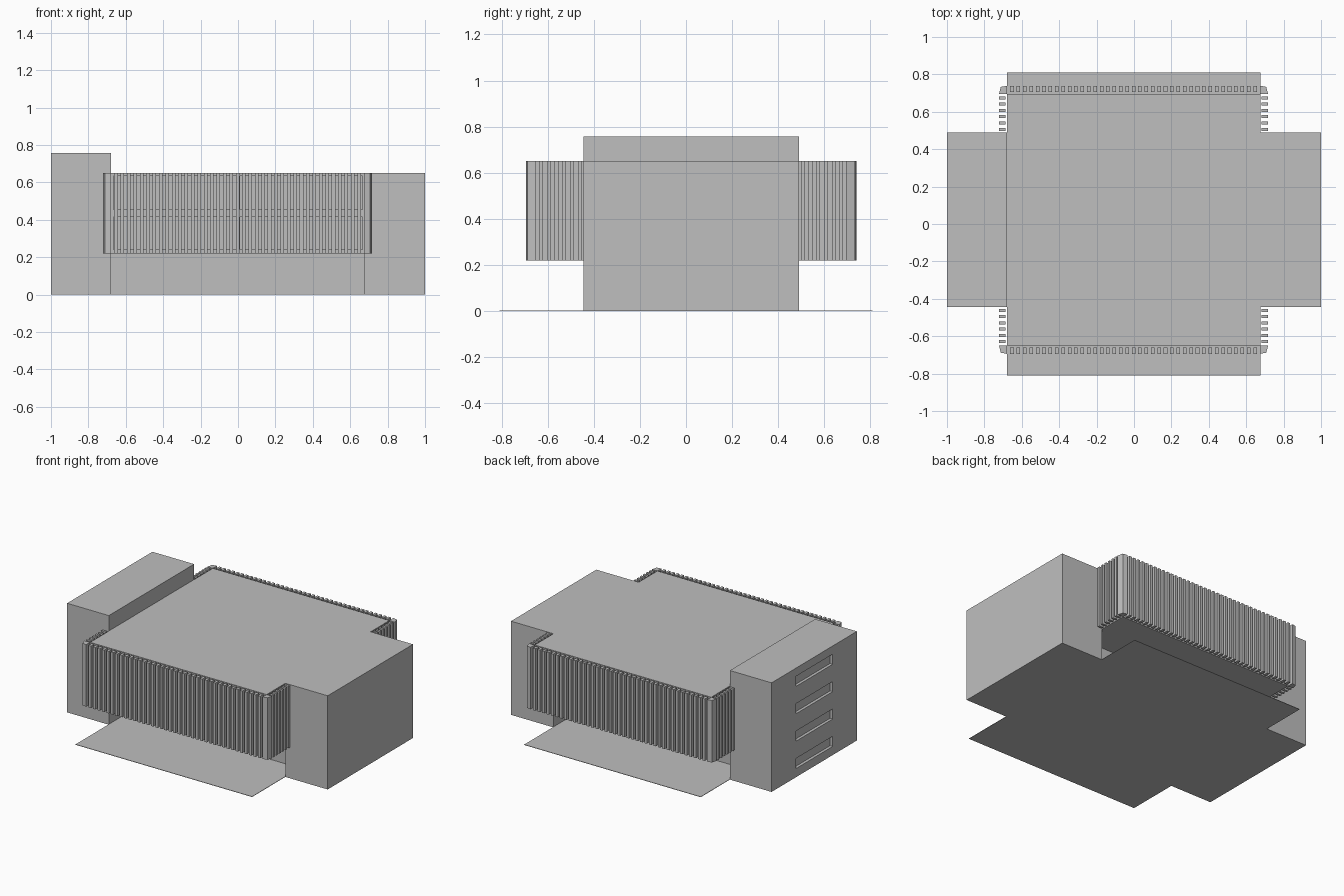
import bpy, bmesh
from mathutils import Vector

if "Cube" in bpy.data.objects:
    bpy.data.objects.remove(bpy.data.objects["Cube"])

concrete = bpy.data.materials.new("light grey concrete")
concrete.diffuse_color = (0.52, 0.52, 0.52, 1)
concrete.use_nodes = True
concrete.node_tree.nodes["Principled BSDF"].inputs["Base Color"].default_value = concrete.diffuse_color


def finish(name, bm):
    bmesh.ops.recalc_face_normals(bm, faces=bm.faces)
    me = bpy.data.meshes.new(name)
    bm.to_mesh(me)
    bm.free()
    me.materials.append(concrete)
    ob = bpy.data.objects.new(name, me)
    bpy.context.collection.objects.link(ob)
    return ob


def prism(bm, outline, z0, z1):
    """Extrude an xy outline from z0 to z1."""
    low = [bm.verts.new((x, y, z0)) for x, y in outline]
    high = [bm.verts.new((x, y, z1)) for x, y in outline]
    n = len(outline)
    bm.faces.new(low[::-1])
    bm.faces.new(high)
    for i in range(n):
        j = (i + 1) % n
        bm.faces.new((low[i], low[j], high[j], high[i]))


def boxes(name, items):
    """Each item is (x0, x1, y0, y1, z0, z1)."""
    bm = bmesh.new()
    for x0, x1, y0, y1, z0, z1 in items:
        prism(bm, [(x0, y0), (x1, y0), (x1, y1), (x0, y1)], z0, z1)
    return finish(name, bm)


def cut(target, cutter):
    mod = target.modifiers.new("recesses", 'BOOLEAN')
    mod.operation = 'DIFFERENCE'
    mod.solver = 'EXACT'
    mod.object = cutter
    cutter.hide_render = True
    cutter.hide_viewport = True
    cutter.display_type = 'WIRE'


XL, XR = -0.68, 0.675          # inner faces of the end blocks
YF, YB = -0.65, 0.695          # front and back walls of the upper hall
BF, BB = -0.445, 0.49          # front and back of the end blocks
Z0, Z1 = 0.22, 0.65            # upper hall heights

# Upper hall with two rows of recessed windows, front and back
hall = boxes("upper_hall", [(XL, XR, YF, YB, Z0, Z1)])
windows = []
for x0, x1 in ((-0.665, 0.0), (0.01, 0.665)):
    for z0, z1 in ((0.24, 0.415), (0.455, 0.635)):
        windows.append((x0, x1, YF - 0.05, YF + 0.02, z0, z1))
        windows.append((x0, x1, YB - 0.02, YB + 0.05, z0, z1))
cut(hall, boxes("window_cutter", windows))

# Recessed ground floor
boxes("ground_floor", [(XL, XR, -0.29, 0.31, 0, Z0)])

# Pavement strips under the overhangs
boxes("pavement", [(XL, XR, -0.81, -0.29, 0, 0.003),
                   (XL, XR, 0.31, 0.81, 0, 0.003)])

# End blocks; the taller one has four slot windows on its outer face
tower = boxes("tall_end_block", [(-1, XL, BF, BB, 0, 0.757)])
cut(tower, boxes("slot_cutter", [(-1.05, -0.98, -0.18, 0.225, 0.06 + 0.19 * i, 0.13 + 0.19 * i)
                                 for i in range(4)]))
boxes("low_end_block", [(XR, 1, BF, BB, 0, Z1)])

# Vertical fins along the front and back
fins = []
count, pitch = 39, 0.0342
for i in range(count):
    x = (i - (count - 1) / 2) * pitch - 0.0025
    for y0, y1 in ((-0.694, -0.660), (0.705, 0.739)):
        fins.append((x - 0.0095, x + 0.0095, y0, y1, Z0, Z1))
boxes("long_side_fins", fins)

# Vertical fins on the short returns beside the end blocks
fins = []
for x0, x1 in ((-0.722, -0.688), (0.683, 0.717)):
    for i in range(6):
        y = -0.629 + 0.0335 * i
        fins.append((x0, x1, y - 0.008, y + 0.008, Z0, Z1))
        y = 0.674 - 0.0335 * i
        fins.append((x0, x1, y - 0.008, y + 0.008, Z0, Z1))
boxes("short_side_fins", fins)

# Chamfered corner posts, mirrored to all four corners
profile = [(0.0, 0.0), (0.042, 0.0), (0.032, 0.038), (0.0, 0.044)]
bm = bmesh.new()
for cx, sx in ((XL, -1), (XR, 1)):
    for cy, sy in ((YF, -1), (YB, 1)):
        prism(bm, [(cx + sx * px, cy + sy * py) for px, py in profile], Z0, Z1)
finish("corner_posts", bm)
